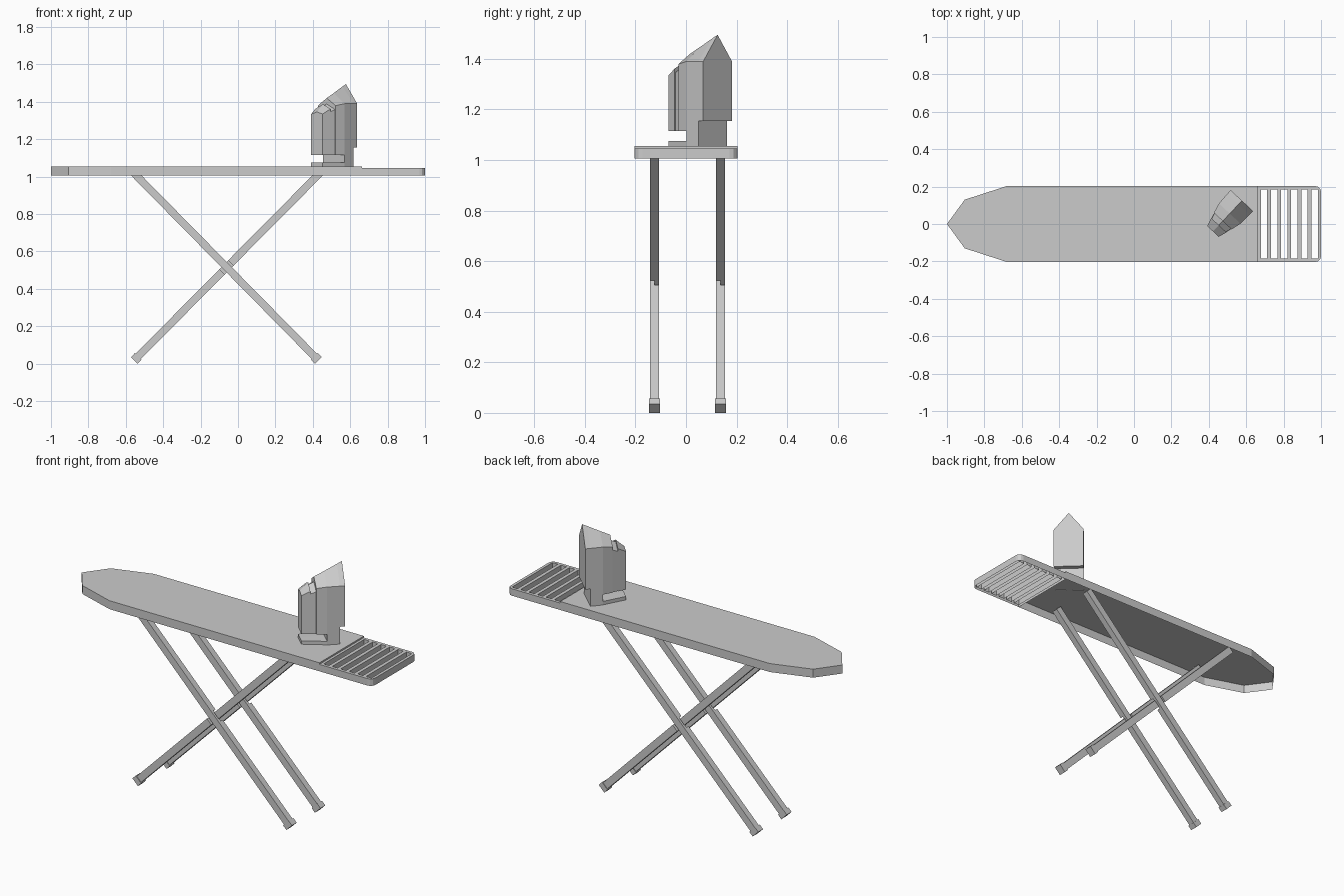
import bpy, bmesh, math
from mathutils import Vector

if "Cube" in bpy.data.objects:
    bpy.data.objects.remove(bpy.data.objects["Cube"])


def make_object(name, bm):
    me = bpy.data.meshes.new(name)
    bm.to_mesh(me)
    bm.free()
    ob = bpy.data.objects.new(name, me)
    bpy.context.collection.objects.link(ob)
    return ob


def loft(bm, rings):
    """Skin equal-length rings of points and cap both ends."""
    vs = [[bm.verts.new(p) for p in r] for r in rings]
    n = len(vs[0])
    for a, b in zip(vs, vs[1:]):
        for i in range(n):
            j = (i + 1) % n
            bm.faces.new((a[i], a[j], b[j], b[i]))
    bm.faces.new(vs[0][::-1])
    bm.faces.new(vs[-1])
    bmesh.ops.recalc_face_normals(bm, faces=bm.faces)


def slab(bm, outline, z0, z1):
    loft(bm, [[(x, y, z) for x, y in outline] for z in (z0, z1)])


def open_underside(bm):
    bm.normal_update()
    down = [f for f in bm.faces if f.normal.z < -0.5]
    bmesh.ops.delete(bm, geom=down, context='FACES')


# Board shell with pointed nose, hollow underneath
BOTTOM = 1.006
half = [(0.663, 0.203), (-0.68, 0.203), (-0.905, 0.13)]
bm = bmesh.new()
slab(bm, half + [(-1, 0)] + [(x, -y) for x, y in half[::-1]], BOTTOM, 1.055)
open_underside(bm)
make_object("board", bm)

# Iron rest: rounded plate with slots cut through it, also open below
r = 0.03
corner = [(1 - r + r * math.sin(a), 0.203 - r + r * math.cos(a))
          for a in (i * math.pi / 6 for i in range(4))]
edge = [(0.663, 0.203)] + corner
bm = bmesh.new()
slab(bm, edge + [(x, -y) for x, y in edge[::-1]], BOTTOM, 1.046)
rest = make_object("iron_rest", bm)

bm = bmesh.new()
for i in range(6):
    x = 0.678 + i * 0.0542
    slab(bm, [(x, -0.185), (x + 0.034, -0.185), (x + 0.034, 0.185), (x, 0.185)], 0.95, 1.1)
cutter = make_object("slot_cutter", bm)
cutter.hide_render = True
mod = rest.modifiers.new("slots", 'BOOLEAN')
mod.operation = 'DIFFERENCE'
mod.solver = 'EXACT'
mod.object = cutter
bpy.context.view_layer.update()
shell = bmesh.new()
shell.from_object(rest, bpy.context.evaluated_depsgraph_get())
rest.modifiers.clear()
open_underside(shell)
shell.to_mesh(rest.data)
shell.free()
bpy.data.objects.remove(cutter)


# Crossed legs, half-lapped where they meet, with a cap on each foot
def leg(name, top, bottom, y, side):
    a, b = Vector((top[0], 0, top[1])), Vector((bottom[0], 0, bottom[1]))
    d = (b - a).normalized()
    nrm = Vector((d.z, 0, -d.x))
    length = (b - a).length
    mid = length * (top[1] - 0.515) / (top[1] - bottom[1])
    h, gap = 0.018, 0.033

    def prism(bm, pts, w):
        loft(bm, [[a + d * t + nrm * s + Vector((0, y + yy, 0)) for t, yy in pts]
                  for s in (-w, w)])

    bm = bmesh.new()
    prism(bm, [(0, -h * side), (length - 0.005, -h * side), (length - 0.005, h * side),
               (mid + gap, h * side), (mid + gap, 0), (mid - gap, 0),
               (mid - gap, h * side), (0, h * side)], 0.02)
    make_object(name, bm)
    bm = bmesh.new()
    e = 0.022
    prism(bm, [(length - 0.03, -e), (length, -e), (length, e), (length - 0.03, e)], 0.025)
    make_object(name + "_foot", bm)


for label, y in (("front", -0.125), ("back", 0.136)):
    leg(label + "_leg_right", (-0.573, 1.036), (0.43, 0.0175), y, 1)
    leg(label + "_leg_left", (0.455, 1.036), (-0.555, 0.0175), y, -1)


# Upright iron: sections run from the soleplate (d = 0) back to the handle
def iron_point(d, v, z):
    return (0.577 - 0.685 * d + 0.729 * v, 0.125 - 0.729 * d - 0.685 * v, z)


def iron_part(name, sections):
    bm = bmesh.new()
    loft(bm, [[iron_point(d, v, z) for v, z in
               ((-w, zb), (w, zb), (w, zs), (0, zt), (-w, zs))]
              for d, w, zb, zs, zt in sections])
    make_object(name, bm)


# each section: depth, half width, bottom, shoulder, ridge
iron_part("iron_soleplate", [(0, 0.083, 1.155, 1.39, 1.495),
                             (0.027, 0.082, 1.155, 1.39, 1.482)])
iron_part("iron_body", [(0.027, 0.082, 1.055, 1.39, 1.482),
                        (0.095, 0.079, 1.055, 1.39, 1.447)])
iron_part("iron_body_rear", [(0.095, 0.079, 1.115, 1.39, 1.447),
                             (0.15, 0.065, 1.115, 1.38, 1.42)])
iron_part("iron_neck", [(0.148, 0.062, 1.115, 1.36, 1.39),
                        (0.182, 0.052, 1.115, 1.345, 1.375)])
iron_part("iron_handle", [(0.18, 0.056, 1.115, 1.362, 1.388),
                          (0.226, 0.042, 1.115, 1.335, 1.346)])
iron_part("iron_heel_plate", [(0.09, 0.079, 1.053, 1.075, 1.076),
                              (0.226, 0.042, 1.053, 1.075, 1.076)])
